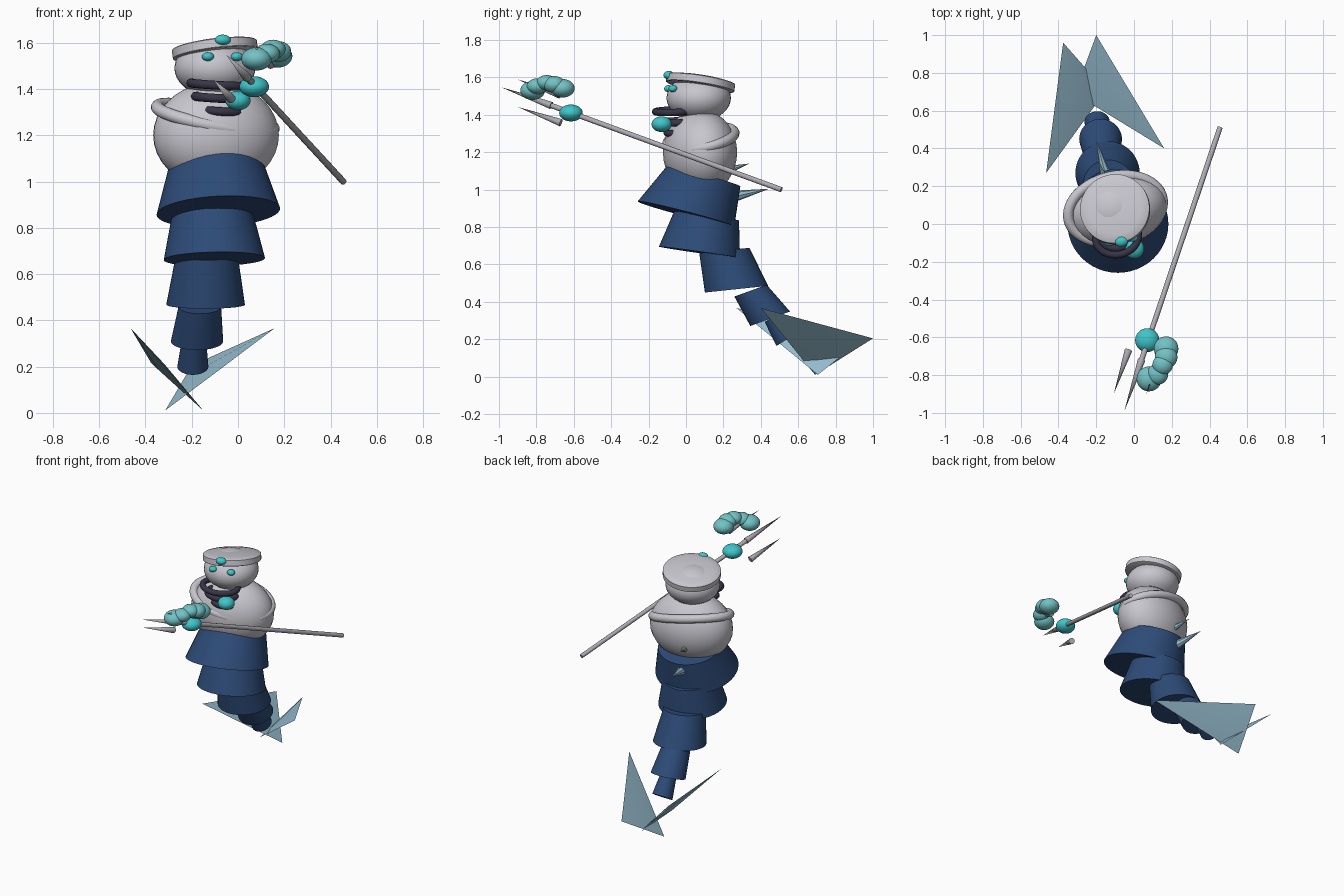
import bpy, bmesh
from math import sin, cos, pi, radians
from mathutils import Vector, Euler

cube = bpy.data.objects.get("Cube")
if cube:
    bpy.data.objects.remove(cube, do_unlink=True)

YAW = 12


def material(name, r, g, b):
    m = bpy.data.materials.new(name)
    m.use_nodes = True
    m.diffuse_color = (r, g, b, 1)
    bsdf = m.node_tree.nodes["Principled BSDF"]
    bsdf.inputs["Base Color"].default_value = (r, g, b, 1)
    bsdf.inputs["Roughness"].default_value = 0.6
    return m


PALE = material("pale grey", 0.58, 0.57, 0.62)
NAVY = material("navy blue", 0.026, 0.07, 0.185)
DARK = material("dark violet", 0.04, 0.035, 0.065)
TEAL = material("teal", 0.05, 0.56, 0.59)
AQUA = material("soft aqua", 0.17, 0.54, 0.56)
FIN = material("fin blue", 0.32, 0.53, 0.65)
STEEL = material("steel grey", 0.42, 0.41, 0.45)


def finish(name, bm, mat, loc=(0, 0, 0), rot=(0, 0, 0), angle=40):
    bmesh.ops.recalc_face_normals(bm, faces=bm.faces)
    me = bpy.data.meshes.new(name)
    bm.to_mesh(me)
    bm.free()
    me.materials.append(mat)
    ob = bpy.data.objects.new(name, me)
    bpy.context.collection.objects.link(ob)
    ob.location = loc
    ob.rotation_euler = Euler([radians(a) for a in rot])
    bpy.ops.object.select_all(action='DESELECT')
    ob.select_set(True)
    bpy.context.view_layer.objects.active = ob
    bpy.ops.object.shade_smooth_by_angle(angle=radians(angle))
    return ob


def ball(name, mat, loc, size, rot=(0, 0, YAW)):
    bm = bmesh.new()
    bmesh.ops.create_uvsphere(bm, u_segments=32, v_segments=18, radius=1)
    bmesh.ops.scale(bm, vec=size, verts=bm.verts)
    finish(name, bm, mat, loc, rot)


def loft(bm, rings, closed=False):
    """Skin a list of point rings; cap the ends or join the last to the first."""
    loops = [[bm.verts.new(p) for p in ring] for ring in rings]
    pairs = list(zip(loops, loops[1:]))
    if closed:
        pairs.append((loops[-1], loops[0]))
    else:
        bm.faces.new(loops[0])
        bm.faces.new(loops[-1])
    for a, b in pairs:
        n = len(a)
        for i in range(n):
            bm.faces.new((a[i], a[(i + 1) % n], b[(i + 1) % n], b[i]))


def circle(c, r, tilt=0, roll=0, n=48):
    t = radians(tilt)
    pts = []
    for i in range(n):
        x, y = r * cos(2 * pi * i / n), r * sin(2 * pi * i / n)
        pts.append(Vector(c) + Vector((x, y * cos(t), y * sin(t) + x * roll)))
    return pts


def ring(name, mat, loc, rx, ry, tube, rot):
    bm = bmesh.new()
    rings = []
    for i in range(48):
        a = 2 * pi * i / 48
        rings.append([((rx + tube * cos(b)) * cos(a), (ry + tube * cos(b)) * sin(a), tube * sin(b))
                      for b in (2 * pi * j / 12 for j in range(12))])
    loft(bm, rings, closed=True)
    finish(name, bm, mat, loc, rot, 60)


def rod(name, mat, start, end, r1, r2, n=16):
    start, end = Vector(start), Vector(end)
    bm = bmesh.new()
    bmesh.ops.create_cone(bm, cap_ends=True, segments=n, radius1=r1, radius2=r2, depth=(end - start).length)
    ob = finish(name, bm, mat, (start + end) / 2)
    ob.rotation_euler = (end - start).to_track_quat('Z', 'Y').to_euler()


# Torso, shoulder collar and head
ball("torso", PALE, (-0.095, 0.075, 1.2), (0.275, 0.195, 0.23))
ring("collar", PALE, (-0.098, 0.08, 1.275), 0.258, 0.178, 0.028, (14, 9.5, YAW))
ball("head", PALE, (-0.1, 0.068, 1.49), (0.175, 0.172, 0.125))

# Flat cap with a low crown
bm = bmesh.new()
profile = [(0.178, -0.022), (0.185, -0.018), (0.185, 0.018), (0.18, 0.022), (0.14, 0.029), (0.08, 0.036), (0.02, 0.039)]
loft(bm, [circle((0, 0, z), r) for r, z in profile])
finish("cap", bm, PALE, (-0.1, 0.078, 1.57), (-10, -5, YAW))

# Cap jewel and eyes
ball("cap_jewel", TEAL, (-0.066, -0.092, 1.612), (0.035, 0.028, 0.023))
ball("right_eye", TEAL, (-0.13, -0.093, 1.54), (0.026, 0.024, 0.019))
ball("left_eye", TEAL, (-0.005, -0.07, 1.54), (0.026, 0.024, 0.019))

# Throat rings stacked down the chest
throat = [(-0.09, -0.068, 1.42, 0.115), (-0.09, -0.05, 1.363, 0.095),
          (-0.072, -0.035, 1.305, 0.08), (-0.06, -0.035, 1.257, 0.06)]
for i, (x, y, z, r) in enumerate(throat):
    ring(f"throat_ring_{i + 1}", DARK, (x, y, z), r, r * 0.82, 0.019, (3, 3, YAW))

# Overlapping tail skirts: top centre, radius, bottom centre, radius, tilt, roll
skirts = [
    ((-0.095, 0.092, 1.07), 0.205, (-0.085, 0.0, 0.87), 0.267, -14.6, 0.05),
    ((-0.11, 0.11, 0.86), 0.175, (-0.102, 0.072, 0.665), 0.219, -8, 0.02),
    ((-0.135, 0.205, 0.675), 0.135, (-0.14, 0.27, 0.468), 0.17, 6, 0),
    ((-0.165, 0.345, 0.46), 0.092, (-0.177, 0.45, 0.31), 0.113, 20, 0),
    ((-0.19, 0.465, 0.32), 0.052, (-0.195, 0.54, 0.2), 0.067, 32, 0),
]
for i, (top, rt, bottom, rb, tilt, roll) in enumerate(skirts):
    bm = bmesh.new()
    loft(bm, [circle(top, rt, tilt, roll), circle(bottom, rb, tilt, roll)])
    finish(f"tail_skirt_{i + 1}", bm, NAVY)


# Crossed tail flukes: thin triangles that swell in the middle
def fluke(name, *corners):
    pts = [Vector(c) for c in corners]
    normal = (pts[1] - pts[0]).cross(pts[2] - pts[0]).normalized()
    middle = sum(pts, Vector()) / 3
    bm = bmesh.new()
    rim = [bm.verts.new(p) for p in pts]
    for side in (-1, 1):
        peak = bm.verts.new(middle + normal * 0.018 * side)
        for i in range(3):
            bm.faces.new((rim[i], rim[(i + 1) % 3], peak))
    finish(name, bm, FIN, angle=30)


fluke("left_fluke", (0.16, 0.40, 0.367), (-0.2, 1.0, 0.205), (-0.315, 0.69, 0.01))
fluke("right_fluke", (-0.465, 0.27, 0.367), (-0.375, 0.96, 0.215), (-0.15, 0.705, 0.01))

# Back spines
rod("upper_back_spine", FIN, (-0.15, 0.22, 1.105), (-0.19, 0.34, 1.14), 0.022, 0, 8)
rod("lower_back_spine", FIN, (-0.15, 0.26, 0.965), (-0.2, 0.445, 1.005), 0.03, 0, 8)

# Hands
ball("right_hand", TEAL, (0.0, -0.13, 1.35), (0.054, 0.054, 0.042))
ball("left_hand", TEAL, (0.07, -0.615, 1.41), (0.064, 0.063, 0.045))

# Trident: shaft, middle prong and two shorter side prongs
butt, neck = Vector((0.455, 0.51, 1.0)), Vector((0.04, -0.72, 1.45))
aim = (neck - butt).normalized()
side = Vector((0.086, -0.002, 0.074))
rod("trident_shaft", STEEL, butt, neck, 0.014, 0.014)
rod("middle_prong", STEEL, neck, neck + aim * 0.3, 0.02, 0)
for name, s in (("right_prong", -1), ("left_prong", 1)):
    base = neck + side * s - aim * 0.055
    rod(name, STEEL, base, base + aim * 0.255, 0.02, 0)

# Curl of beads around the trident head
beads = [(0.08, -0.82, 1.53, 0.066), (0.125, -0.795, 1.553, 0.056), (0.152, -0.745, 1.572, 0.054),
         (0.17, -0.705, 1.562, 0.06), (0.17, -0.66, 1.542, 0.065)]
for i, (x, y, z, r) in enumerate(beads):
    ball(f"bead_{i + 1}", AQUA, (x, y, z), (r, r, r * 0.76))
